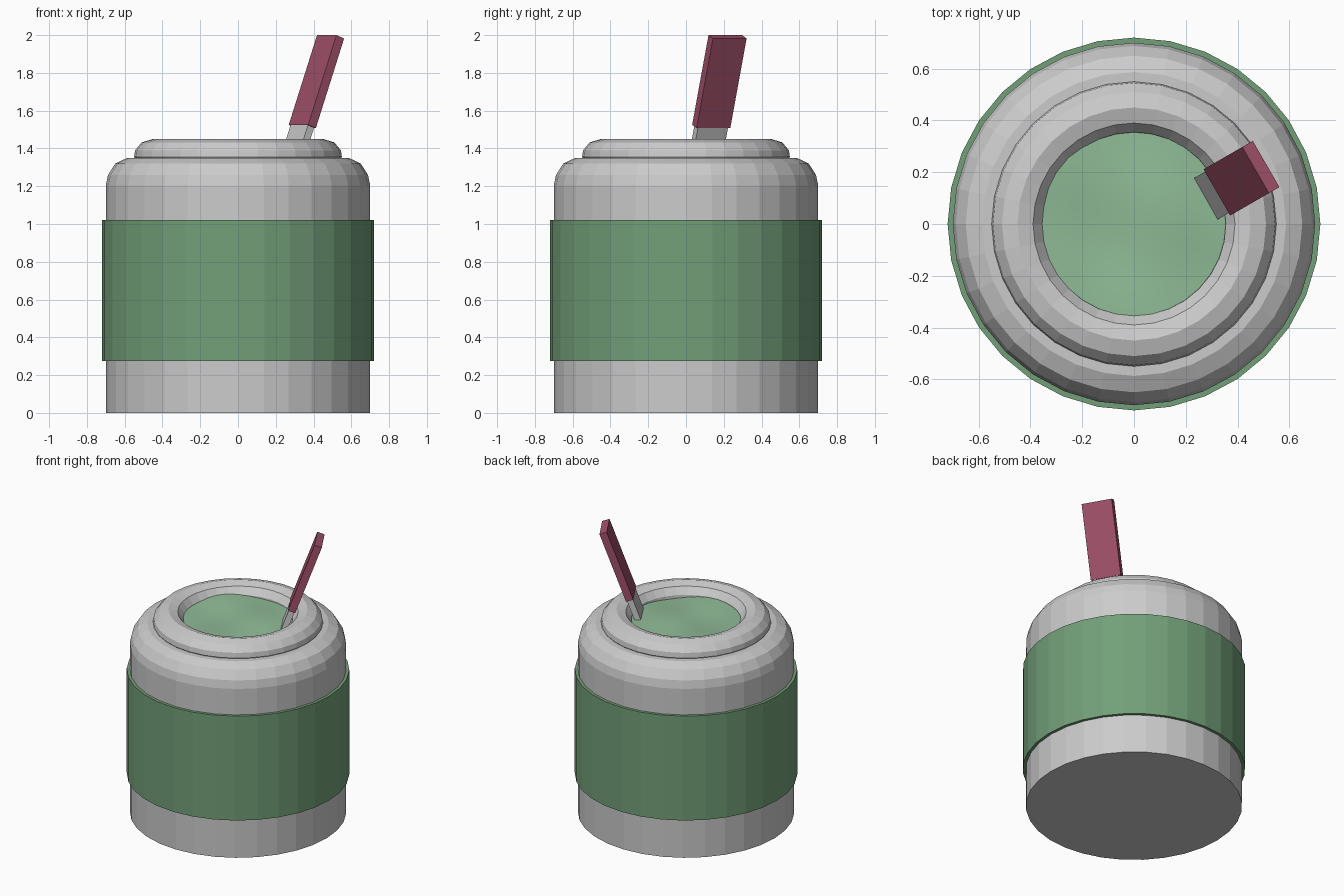
import bpy, bmesh, math
from mathutils import Matrix, Vector

if "Cube" in bpy.data.objects:
    bpy.data.objects.remove(bpy.data.objects["Cube"])

SIDES = 32


def material(name, rgb):
    m = bpy.data.materials.new(name)
    m.diffuse_color = (*rgb, 1)
    m.use_nodes = True
    m.node_tree.nodes["Principled BSDF"].inputs["Base Color"].default_value = m.diffuse_color
    return m


def finish(name, bm, mat=None):
    bmesh.ops.recalc_face_normals(bm, faces=bm.faces)
    me = bpy.data.meshes.new(name)
    bm.to_mesh(me)
    bm.free()
    ob = bpy.data.objects.new(name, me)
    bpy.context.collection.objects.link(ob)
    if mat:
        me.materials.append(mat)
    return ob


def lathe(name, profile, mat=None, closed=False):
    """Revolve an (r, z) profile; r = 0 ends become fans."""
    bm = bmesh.new()
    vs = [bm.verts.new((0, r, z)) for r, z in profile]
    pairs = list(zip(vs, vs[1:])) + ([(vs[-1], vs[0])] if closed else [])
    edges = [bm.edges.new(p) for p in pairs]
    bmesh.ops.spin(bm, geom=vs + edges, axis=(0, 0, 1), cent=(0, 0, 0),
                   angle=math.tau, steps=SIDES, use_merge=True)
    bmesh.ops.remove_doubles(bm, verts=bm.verts, dist=1e-4)
    return finish(name, bm, mat)


green = material("band_green", (0.17, 0.35, 0.19))
pale_green = material("contents_green", (0.28, 0.50, 0.31))
red = material("handle_red", (0.35, 0.08, 0.14))

# Jar body with rounded shoulder
lathe("jar_body", [(0, 0), (0.7, 0), (0.7, 1.205), (0.688, 1.26), (0.65, 1.32),
                   (0.587, 1.35), (0.5, 1.35)])

# Raised mouth ring with a rounded inner lip
lathe("mouth_ring", [(0.54, 1.34), (0.55, 1.355), (0.545, 1.39), (0.51, 1.432),
                     (0.45, 1.45), (0.39, 1.432), (0.355, 1.385), (0.35, 1.3),
                     (0.5, 1.3)], closed=True)

# Coloured band around the middle
lathe("band", [(0.72, 0.275), (0.72, 1.02), (0.69, 1.02), (0.69, 0.275)], green, closed=True)

# Gently uneven surface of the contents
contents = lathe("contents", [(0.06 * i, 1.378) for i in range(7)], pale_green)
for v in contents.data.vertices:
    x, y = v.co.x, v.co.y
    v.co.z += 0.01 * math.sin(9 * x + 5 * y) * math.cos(8 * y - 4 * x) - 0.012 * (x - y)
contents.data.shade_smooth()

# Leaning knife: local x = width, y = thickness, z = length
tilt, turn = math.radians(20), math.radians(30)
side = Vector((math.sin(turn), -math.cos(turn), 0))
axis = Vector((math.sin(tilt) * math.cos(turn), math.sin(tilt) * math.sin(turn), math.cos(tilt)))
basis = Matrix((side, axis.cross(side), axis)).transposed().to_4x4()
tip = Vector((0.49, 0.22, 1.991))


def knife_part(name, width, thick, start, length, mat=None):
    bm = bmesh.new()
    bmesh.ops.create_cube(bm, size=1)
    bmesh.ops.scale(bm, vec=(width, thick, length), verts=bm.verts)
    bmesh.ops.translate(bm, vec=(0, 0, -start - length / 2), verts=bm.verts)
    bm.transform(Matrix.Translation(tip) @ basis)
    finish(name, bm, mat)


knife_part("knife_handle", 0.206, 0.05, 0, 0.505, red)
knife_part("knife_blade", 0.184, 0.04, 0.49, 0.40)
